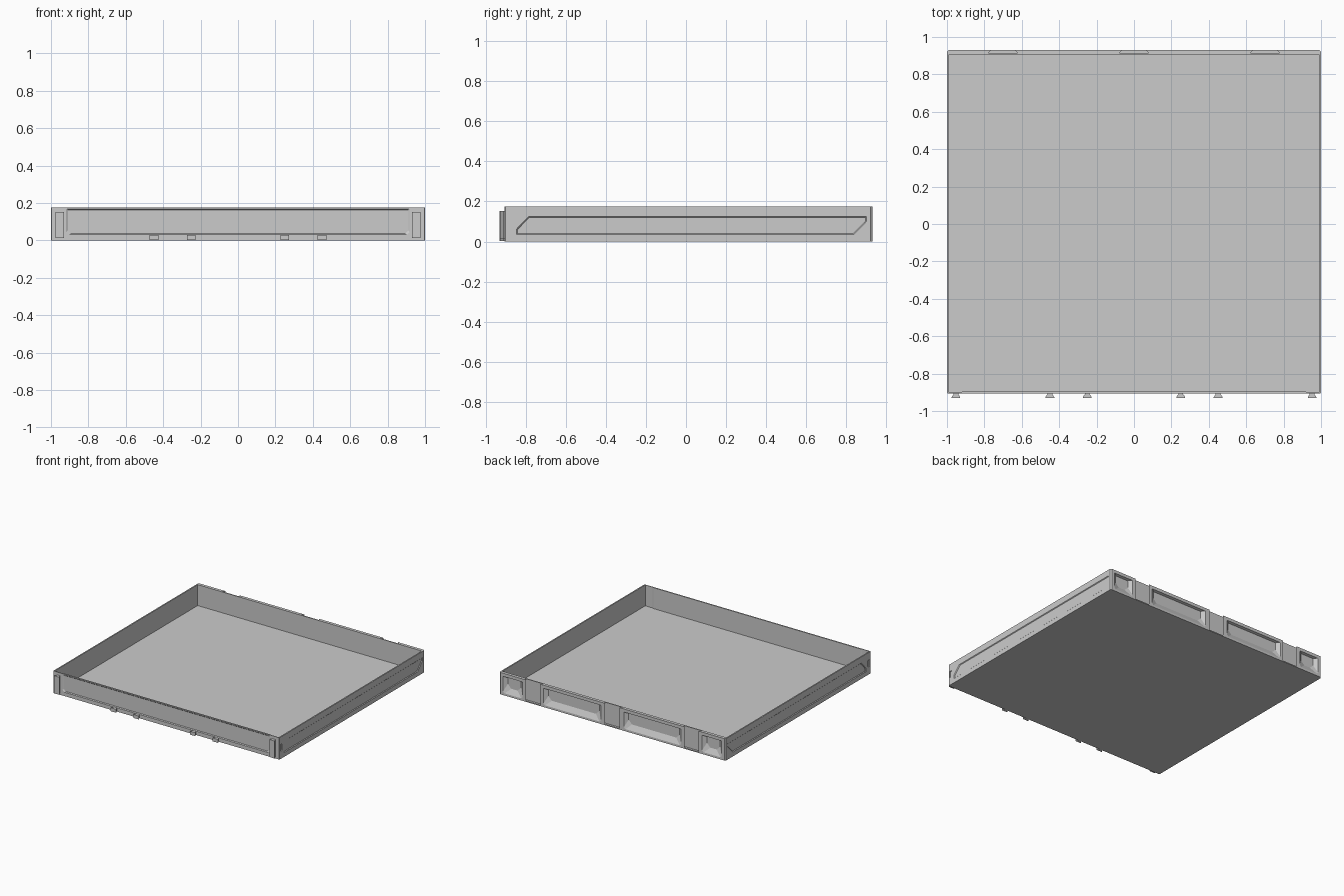
import bpy, bmesh

if "Cube" in bpy.data.objects:
    bpy.data.objects.remove(bpy.data.objects["Cube"])


def add_prism(bm, a, b):
    """Closed solid between two matching loops of 3D points."""
    va, vb = [bm.verts.new(p) for p in a], [bm.verts.new(p) for p in b]
    n = len(a)
    bm.faces.new(va)
    bm.faces.new(vb[::-1])
    for i in range(n):
        j = (i + 1) % n
        bm.faces.new((va[i], vb[i], vb[j], va[j]))


def finish(bm, name):
    bmesh.ops.recalc_face_normals(bm, faces=bm.faces[:])
    me = bpy.data.meshes.new(name)
    bm.to_mesh(me)
    bm.free()
    ob = bpy.data.objects.new(name, me)
    bpy.context.collection.objects.link(ob)
    return ob


def chamfered(u0, u1, v0, v1, bottom, top):
    """Rectangle outline with cut lower and upper corners."""
    return [(u0 + bottom, v0), (u1 - bottom, v0), (u1, v0 + bottom), (u1, v1 - top),
            (u1 - top, v1), (u0 + top, v1), (u0, v1 - top), (u0, v0 + bottom)]


def at_y(pts, y):
    return [(u, y, v) for u, v in pts]


def at_x(pts, x):
    return [(x, u, v) for u, v in pts]


def at_z(pts, z):
    return [(u, v, z) for u, v in pts]


FRONT, BACK, H = -0.905, 0.93, 0.175

# tray body: outline with trimmed rear corners
outer = [(-0.997, FRONT), (0.997, FRONT), (1, FRONT + 0.003), (1, BACK - 0.01), (0.99, BACK),
         (-0.99, BACK), (-1, BACK - 0.01), (-1, FRONT + 0.003)]
bm = bmesh.new()
add_prism(bm, at_z(outer, 0), at_z(outer, H))
body = finish(bm, "tray_body")

bm = bmesh.new()
# inner cavity, a little deeper at the two front corners
cavity = [(-0.99, -0.900), (-0.925, -0.900), (-0.915, -0.895), (0.915, -0.895),
          (0.925, -0.900), (0.99, -0.900), (0.99, 0.905), (-0.99, 0.905)]
add_prism(bm, at_z(cavity, 0.008), at_z(cavity, H + 0.1))

# recessed front panel
add_prism(bm, at_y(chamfered(-0.92, 0.92, 0.029, 0.168, 0.015, 0.003), FRONT - 0.001),
          at_y(chamfered(-0.91, 0.91, 0.037, 0.162, 0.015, 0.003), FRONT + 0.005))

# side recesses and small side slots
side_out = [(-0.848, 0.034), (0.838, 0.034), (0.902, 0.1), (0.902, 0.127),
            (-0.785, 0.127), (-0.848, 0.062)]
side_in = [(-0.840, 0.040), (0.835, 0.040), (0.896, 0.102), (0.896, 0.121),
           (-0.782, 0.121), (-0.840, 0.060)]
slot = chamfered(-0.893, -0.870, 0.062, 0.115, 0.004, 0.004)
for s in (-1, 1):
    add_prism(bm, at_x(side_out, s * 1.001), at_x(side_in, s * 0.995))
    add_prism(bm, at_x(slot, s * 1.001), at_x(slot, s * 0.994))

# vertical dovetail channels in the back
for x in (-0.7, 0, 0.7):
    ch = [(x - 0.062, BACK + 0.002), (x + 0.062, BACK + 0.002),
          (x + 0.08, BACK - 0.017), (x - 0.08, BACK - 0.017)]
    add_prism(bm, at_z(ch, 0.008), at_z(ch, H + 0.01))

# tapered grip pockets in the back
for s in (-1, 1):
    for c, w in ((0.355, 0.255), (0.88, 0.088)):
        c *= s
        add_prism(bm, at_y(chamfered(c - w, c + w, 0.015, 0.15, 0.012, 0.004), BACK + 0.001),
                  at_y(chamfered(c - w + 0.03, c + w - 0.03, 0.058, 0.145, 0.03, 0.004), BACK - 0.021))
cutter = finish(bm, "recess_cutter")

mod = body.modifiers.new("recesses", 'BOOLEAN')
mod.operation = 'DIFFERENCE'
mod.solver = 'EXACT'
mod.object = cutter
bpy.context.view_layer.objects.active = body
bpy.ops.object.modifier_apply(modifier=mod.name)
bpy.data.objects.remove(cutter)


# dovetail connectors on the front
def dovetail(name, x, z0, z1, w):
    bm = bmesh.new()
    prof = [(x - w * 0.55, FRONT + 0.001), (x + w * 0.55, FRONT + 0.001), (x + w * 0.55, FRONT - 0.006),
            (x + w, FRONT - 0.02), (x + w, FRONT - 0.025),
            (x - w, FRONT - 0.025), (x - w, FRONT - 0.02), (x - w * 0.55, FRONT - 0.006)]
    add_prism(bm, at_z(prof, z0), at_z(prof, z1))
    return finish(bm, name)


for side, s in (("left", -1), ("right", 1)):
    dovetail(f"corner_connector_{side}", s * 0.952, 0.012, 0.152, 0.023)
    dovetail(f"outer_clip_{side}", s * 0.45, 0.003, 0.03, 0.024)
    dovetail(f"inner_clip_{side}", s * 0.25, 0.003, 0.03, 0.024)
